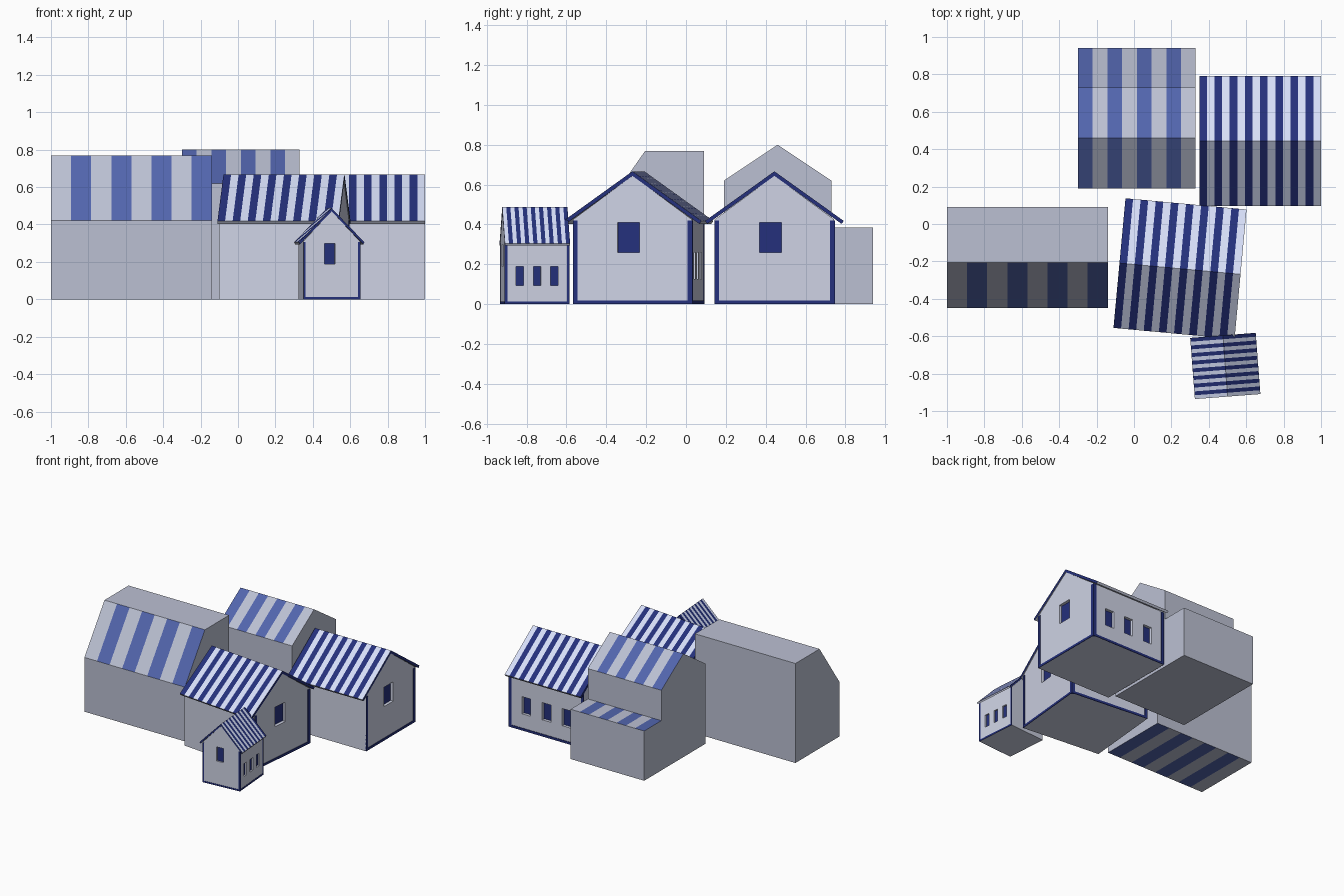
import bpy, bmesh
from math import radians
from mathutils import Matrix, Vector

if "Cube" in bpy.data.objects:
    bpy.data.objects.remove(bpy.data.objects["Cube"])


def material(name, rgb):
    m = bpy.data.materials.new(name)
    m.diffuse_color = (*rgb, 1)
    m.use_nodes = True
    m.node_tree.nodes["Principled BSDF"].inputs["Base Color"].default_value = m.diffuse_color
    return m


WALL = material("pale_wall", (0.62, 0.65, 0.78))
GREY = material("grey_wall", (0.5, 0.53, 0.65))
NAVY = material("navy", (0.018, 0.03, 0.2))
PALE = material("pale_stripe", (0.68, 0.74, 0.95))
BLUE = material("mid_blue", (0.085, 0.13, 0.42))


def prism(name, profile, x0, x1, mats, edge_mats, segs=1, cap=0):
    """Extrude a (y, z) profile along x; a pair in edge_mats makes stripes."""
    bm = bmesh.new()
    rings = [[bm.verts.new((x0 + (x1 - x0) * i / segs, y, z)) for y, z in profile]
             for i in range(segs + 1)]
    n = len(profile)
    for i in range(segs):
        for k in range(n):
            j = (k + 1) % n
            f = bm.faces.new((rings[i][k], rings[i][j], rings[i + 1][j], rings[i + 1][k]))
            e = edge_mats[k]
            f.material_index = e[i % 2] if isinstance(e, tuple) else e
    for ring in (rings[0], rings[-1]):
        bm.faces.new(ring).material_index = cap
    bmesh.ops.recalc_face_normals(bm, faces=bm.faces)
    return finish(name, bm, mats)


def boxes(name, spans, mats):
    """One mesh from several boxes, each given as low and high corners."""
    bm = bmesh.new()
    for lo, hi in spans:
        lo, hi = Vector(lo), Vector(hi)
        mat = Matrix.Translation((lo + hi) / 2) @ Matrix.Diagonal((*(hi - lo), 1))
        bmesh.ops.create_cube(bm, size=1, matrix=mat)
    return finish(name, bm, mats)


def finish(name, bm, mats):
    me = bpy.data.meshes.new(name)
    bm.to_mesh(me)
    bm.free()
    for m in mats:
        me.materials.append(m)
    ob = bpy.data.objects.new(name, me)
    bpy.context.collection.objects.link(ob)
    return ob


# Large left hall: steep striped front slope, flat top, striped underside
prism("left_hall", [(-0.45, 0), (-0.45, 0.42), (-0.205, 0.77), (0.09, 0.77), (0.09, 0)],
      -1.0, -0.14, [GREY, BLUE], [0, (0, 1), 0, 0, (0, 1)], 8)

# Rear barn: striped gable roof with a low striped annex behind it
prism("rear_barn", [(0.19, 0), (0.19, 0.62), (0.46, 0.8), (0.73, 0.62),
                    (0.73, 0.385), (0.94, 0.385), (0.94, 0)],
      -0.3, 0.33, [GREY, BLUE], [0, (1, 0), (1, 0), 0, (1, 0), 0, 0], 8)

# House pattern, built at the origin with its ridge along x
HX, HY, D = 0.32, 0.30, 0.025
walls = prism("house_walls", [(-HY, 0), (-HY, 0.425), (0, 0.645), (HY, 0.425), (HY, 0)],
              -HX, HX, [WALL], [0] * 5)
roof = prism("house_roof", [(-0.348, 0.418), (0, 0.667), (0.348, 0.418),
                            (0.337, 0.403), (0, 0.644), (-0.337, 0.403)],
             -0.325, 0.325, [GREY, NAVY, PALE], [(1, 2), (1, 2), 0, 0, 0, 0], 16, cap=1)

# Window recesses: one in the end gable, three in the long wall
openings, panes = [], []
y0, y1, z0, z1 = -0.075, 0.035, 0.26, 0.41
openings.append(((HX - D, y0, z0), (HX + 0.1, y1, z1)))
panes.append(((HX - D - 0.004, y0, z0), (HX - D + 0.003, y1, z1)))
for cx in (-0.172, 0, 0.172):
    a, b, z0, z1 = cx - 0.037, cx + 0.037, 0.127, 0.26
    openings.append(((a, HY - D, z0), (b, HY + 0.1, z1)))
    panes.append(((a, HY - D - 0.004, z0), (b, HY - D + 0.003, z1)))
cutter = boxes("window_cutter", openings, [WALL])
cutter.hide_render = True
cut = walls.modifiers.new("windows", 'BOOLEAN')
cut.operation, cut.solver, cut.object = 'DIFFERENCE', 'EXACT', cutter
bpy.context.view_layer.update()
baked = bpy.data.meshes.new_from_object(walls.evaluated_get(bpy.context.evaluated_depsgraph_get()))
walls.modifiers.clear()
walls.data = baked
bpy.data.objects.remove(cutter)
glass = boxes("house_windows", panes, [NAVY])

# Navy corner and base trim on the gable and the long wall
t, w, h = 0.004, 0.022, 0.42
trim = boxes("house_trim", [
    ((HX - w, HY - w, 0), (HX + t, HY + t, h)),
    ((HX - 0.002, -HY, 0), (HX + t, -HY + w, h)),
    ((-HX, HY - 0.002, 0), (-HX + w, HY + t, h)),
    ((HX - 0.002, -HY, 0), (HX + t, HY, 0.018)),
    ((-HX, HY - 0.002, 0), (HX, HY + t, 0.018))], [NAVY])

# Three houses reuse the pattern with their own place, turn and scale
pattern = [walls, roof, glass, trim]
for label, loc, turn, scale in (
        ("right", (0.674, 0.444, 0), 0, (1, 1, 1)),
        ("centre", (0.246, -0.239, 0), -5.3, (1, 1, 1)),
        ("small_front", (0.488, -0.759, 0), -85.6, (0.505, 0.505, 0.73))):
    for part in pattern:
        ob = bpy.data.objects.new(f"{label}_{part.name}", part.data)
        ob.location, ob.scale = loc, scale
        ob.rotation_euler.z = radians(turn)
        bpy.context.collection.objects.link(ob)
for part in pattern:
    bpy.data.objects.remove(part)
